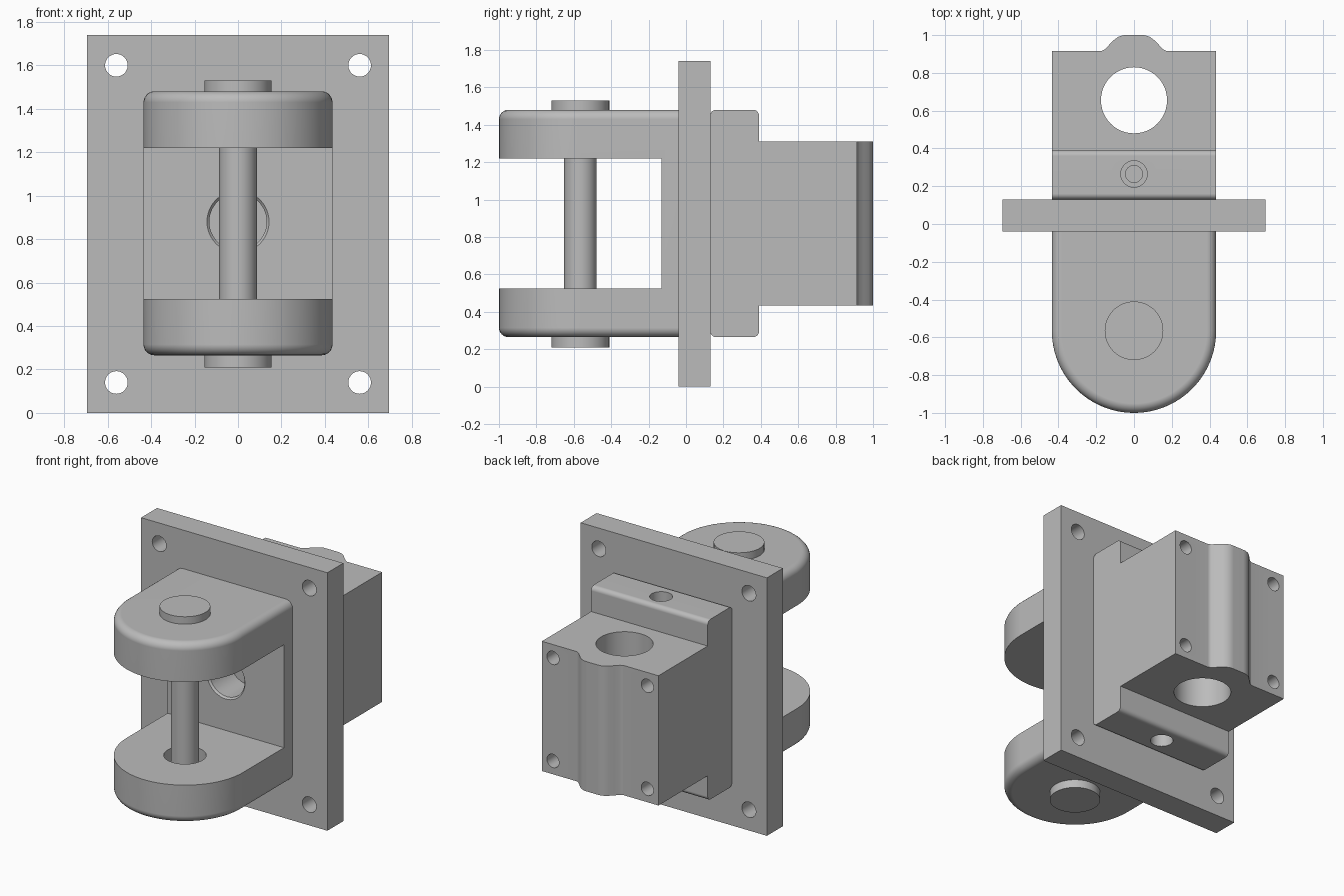
import bpy, bmesh, math
from mathutils import Matrix, Vector

if "Cube" in bpy.data.objects:
    bpy.data.objects.remove(bpy.data.objects["Cube"], do_unlink=True)

GREY = (0.5, 0.5, 0.5, 1)
steel = bpy.data.materials.new("plain grey")
steel.use_nodes = True
steel.diffuse_color = GREY
steel.node_tree.nodes["Principled BSDF"].inputs["Base Color"].default_value = GREY


def finish(name, bm):
    bmesh.ops.recalc_face_normals(bm, faces=bm.faces)
    mesh = bpy.data.meshes.new(name)
    bm.to_mesh(mesh)
    bm.free()
    obj = bpy.data.objects.new(name, mesh)
    bpy.context.collection.objects.link(obj)
    mesh.materials.append(steel)
    return obj


def prism(name, outline, z0, z1, fillet=0, rule=None):
    """Extrude an x-y outline upward and round the edges picked by the rule."""
    bm = bmesh.new()
    face = bm.faces.new([bm.verts.new((x, y, z0)) for x, y in outline])
    up = bmesh.ops.extrude_face_region(bm, geom=[face])["geom"]
    bmesh.ops.translate(bm, vec=(0, 0, z1 - z0),
                        verts=[g for g in up if isinstance(g, bmesh.types.BMVert)])
    if fillet:
        edges = [e for e in bm.edges if rule(e.verts[0].co, e.verts[1].co)]
        bmesh.ops.bevel(bm, geom=edges, offset=fillet, segments=6,
                        profile=0.5, affect='EDGES')
    return finish(name, bm)


def box(name, x, y0, y1, z0, z1, **round_edges):
    return prism(name, [(-x, y0), (x, y0), (x, y1), (-x, y1)], z0, z1, **round_edges)


def rod(name, start, end, r, r_end=None):
    """Cylinder or cone between two points."""
    a, b = Vector(start), Vector(end)
    bm = bmesh.new()
    turn = (b - a).to_track_quat('Z', 'Y').to_matrix().to_4x4()
    bmesh.ops.create_cone(bm, cap_ends=True, segments=48, radius1=r,
                          radius2=r if r_end is None else r_end, depth=(b - a).length,
                          matrix=Matrix.Translation((a + b) / 2) @ turn)
    return finish(name, bm)


def cut(obj, *cutters):
    for c in cutters:
        c.hide_render = True
        mod = obj.modifiers.new("cut", 'BOOLEAN')
        mod.operation, mod.solver, mod.object = 'DIFFERENCE', 'EXACT', c
        bpy.context.view_layer.objects.active = obj
        bpy.ops.object.modifier_apply(modifier=mod.name)
        bpy.data.objects.remove(c, do_unlink=True)


def smooth(obj):
    bpy.ops.object.select_all(action='DESELECT')
    obj.select_set(True)
    bpy.context.view_layer.objects.active = obj
    bpy.ops.object.shade_smooth_by_angle(angle=math.radians(30))
    mod = obj.modifiers.new("weighted normals", 'WEIGHTED_NORMAL')
    mod.keep_sharp = True


W = 0.435            # half width of clevis and body
PIN_Y = -0.565
BOTTOM, TOP, MID = 0.265, 1.48, 0.87

# Mounting plate with corner holes and shallow centre bore
plate = box("mounting_plate", 0.695, -0.04, 0.13, 0, 1.74)
cut(plate, *[rod("hole", (x, -0.2, z), (x, 0.3, z), 0.052)
             for x in (-0.56, 0.56) for z in (0.14, 1.60)])
cut(plate, rod("hole", (0, -0.2, 0.88), (0, 0.1, 0.88), 0.132))

# Clevis: rounded outline, outer rims filleted, slot cut between the arms
outline = [(-W, -0.04)]
for i in range(49):
    a = math.pi + math.pi * i / 48
    outline.append((W * math.cos(a), PIN_Y + W * math.sin(a)))
outline.append((W, -0.04))
clevis = prism("clevis", outline, BOTTOM, TOP, fillet=0.05,
               rule=lambda p, q: abs(p.z - q.z) < 0.001 and min(p.y, q.y) < -0.05)
cut(clevis,
    box("slot", 0.6, -1.2, -0.13, 0.525, 1.22),
    rod("pin_hole", (0, PIN_Y, 0.31), (0, PIN_Y, 1.435), 0.13),
    rod("centre_hole", (0, -0.3, 0.88), (0, 0.1, 0.88), 0.132),
    rod("chamfer", (0, -0.14, 0.88), (0, -0.11, 0.88), 0.152, 0.125))

# Pin and its heads
pin = rod("pin", (0, PIN_Y, 0.23), (0, PIN_Y, 1.51), 0.087)
heads = [rod("pin_head_lower", (0, PIN_Y, 0.21), (0, PIN_Y, 0.32), 0.155),
         rod("pin_head_upper", (0, PIN_Y, 1.42), (0, PIN_Y, 1.53), 0.155)]

# Flange behind the plate, with stepped holes at both ends
flange = box("rear_flange", W, 0.13, 0.39, BOTTOM, TOP, fillet=0.03,
             rule=lambda p, q: abs(p.x - q.x) > 0.1)
for end, way in ((TOP, -1), (BOTTOM, 1)):
    cut(flange,
        rod("wide", (0, 0.265, end - way * 0.1), (0, 0.265, end + way * 0.1), 0.07),
        rod("narrow", (0, 0.265, end), (0, 0.265, end + way * 0.3), 0.045))

# Rear block with a rounded rib, vertical bore and four screw holes
rib = [(0.175, 0.915), (0.155, 0.925), (0.13, 0.95), (0.105, 0.975),
       (0.085, 0.99), (0.06, 0.999), (0.04, 1.0)]
half = [(W, 0.39), (W, 0.915)] + rib
block = prism("rear_block", half + [(-x, y) for x, y in reversed(half)], 0.435, 1.31)
cut(block, rod("bore", (0, 0.655, 0.3), (0, 0.655, 1.45), 0.175))
cut(block, *[rod("screw_hole", (x, 1.0, z), (x, 0.68, z), 0.045)
             for x in (-0.352, 0.352) for z in (0.525, 1.22)])

for part in [plate, clevis, pin, flange, block] + heads:
    smooth(part)
